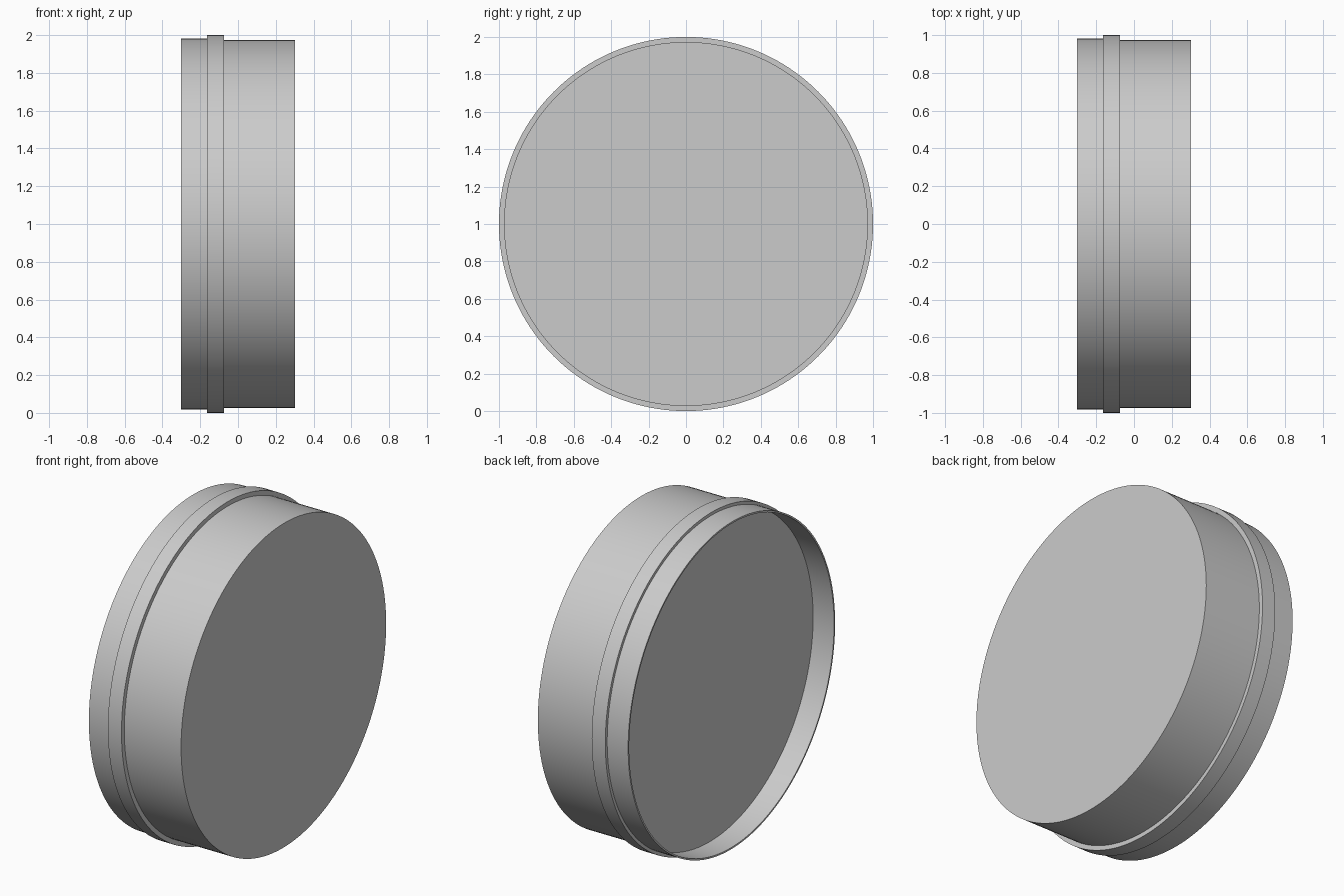
import bpy
import math

cube = bpy.data.objects.get("Cube")
if cube:
    bpy.data.objects.remove(cube, do_unlink=True)

SEGMENTS = 160
GREY = (0.6, 0.6, 0.6, 1.0)

# Plain grey finish
grey = bpy.data.materials.new("plain_grey")
grey.use_nodes = True
grey.diffuse_color = GREY
grey.node_tree.nodes["Principled BSDF"].inputs["Base Color"].default_value = GREY


def lathe(name, profile):
    """Turn an (x, radius) profile about the x axis, capping both ends."""
    verts, faces = [], []
    for x, r in profile:
        for i in range(SEGMENTS):
            a = math.tau * i / SEGMENTS
            verts.append((x, r * math.cos(a), 1 + r * math.sin(a)))
    for ring in range(len(profile) - 1):
        a, b = ring * SEGMENTS, (ring + 1) * SEGMENTS
        for i in range(SEGMENTS):
            j = (i + 1) % SEGMENTS
            faces.append((a + i, a + j, b + j, b + i))
    last = (len(profile) - 1) * SEGMENTS
    faces.append(tuple(reversed(range(SEGMENTS))))
    faces.append(tuple(range(last, last + SEGMENTS)))
    mesh = bpy.data.meshes.new(name)
    mesh.from_pydata(verts, [], faces)
    mesh.materials.append(grey)
    obj = bpy.data.objects.new(name, mesh)
    bpy.context.collection.objects.link(obj)
    # Outward normals, smooth walls and sharp rims
    bpy.ops.object.select_all(action="DESELECT")
    obj.select_set(True)
    bpy.context.view_layer.objects.active = obj
    bpy.ops.object.mode_set(mode="EDIT")
    bpy.ops.mesh.select_all(action="SELECT")
    bpy.ops.mesh.normals_make_consistent(inside=False)
    bpy.ops.object.mode_set(mode="OBJECT")
    bpy.ops.object.shade_smooth_by_angle(angle=math.radians(30))
    return obj


# Recess floor, thin lip, raised band, then the closed drum
END, FLOOR, BAND = 0.303, -0.164, -0.074
INNER, LIP, DRUM = 0.972, 0.982, 0.973
lathe("stepped_cap", [
    (FLOOR, INNER), (-END, INNER), (-END, LIP), (FLOOR, LIP),
    (FLOOR, 1.0), (BAND, 1.0), (BAND, DRUM), (END, DRUM),
])
